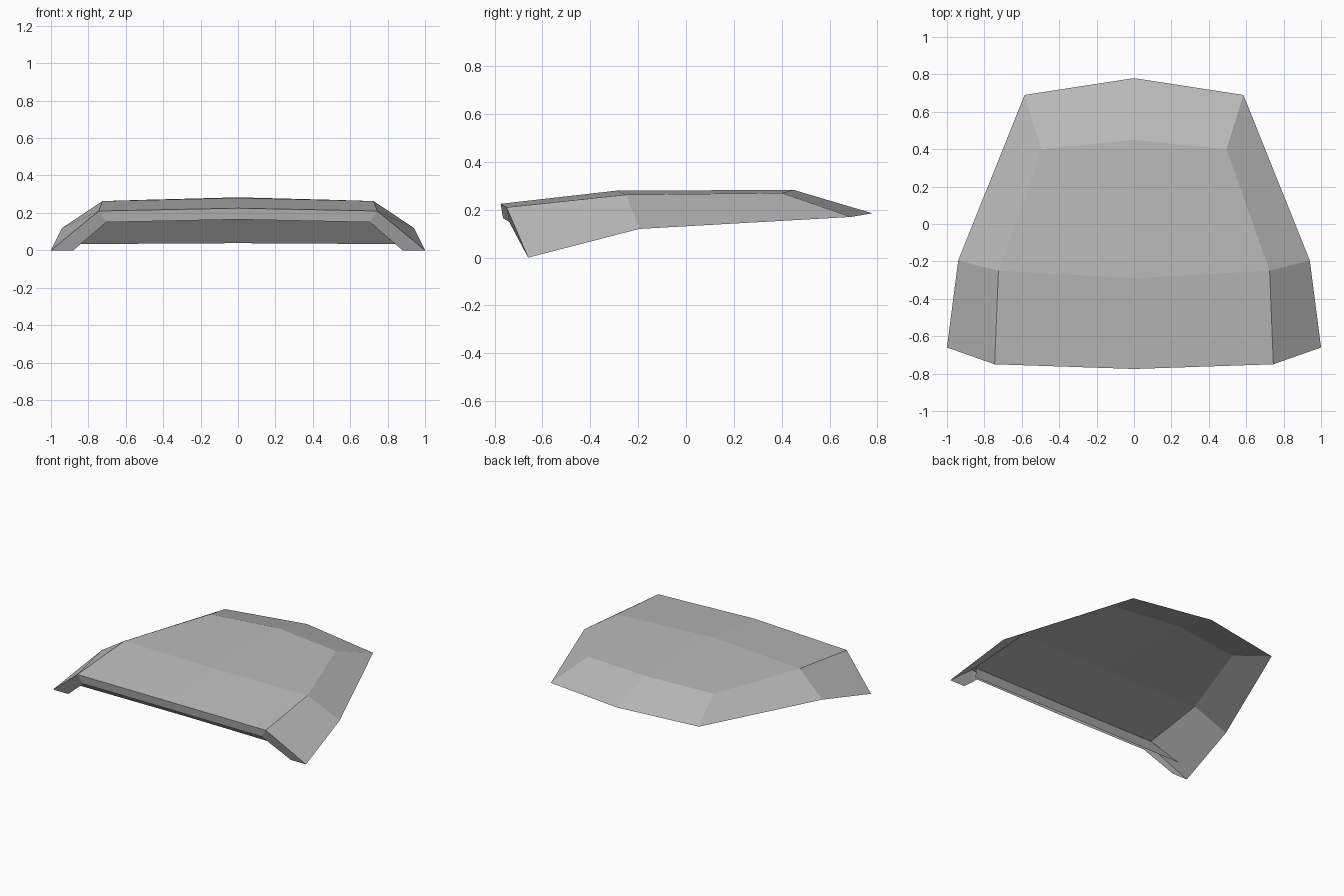
import bpy
import bmesh

if "Cube" in bpy.data.objects:
    bpy.data.objects.remove(bpy.data.objects["Cube"], do_unlink=True)

# One plain grey for the whole panel
grey = bpy.data.materials.new("light_grey")
grey.use_nodes = True
colour = (0.5, 0.5, 0.5, 1)
grey.diffuse_color = colour
grey.node_tree.nodes["Principled BSDF"].inputs["Base Color"].default_value = colour


def sheet(name, rows):
    """Skin a grid of points running from the centre line outwards, then mirror it."""
    bm = bmesh.new()
    grid = [[bm.verts.new(p) for p in row] for row in rows]
    for a, b in zip(grid, grid[1:]):
        for i in range(len(a) - 1):
            bm.faces.new((a[i], a[i + 1], b[i + 1], b[i]))
    mesh = bpy.data.meshes.new(name)
    bm.to_mesh(mesh)
    bm.free()
    mesh.materials.append(grey)
    obj = bpy.data.objects.new(name, mesh)
    bpy.context.collection.objects.link(obj)
    mirror = obj.modifiers.new("mirror", 'MIRROR')
    mirror.use_clip = True
    return obj


# Cross-sections from centre to side
front_edge = [(0, -.775, .225), (.745, -.75, .21), (1, -.66, 0)]
middle = [(0, -.29, .28), (.725, -.25, .263), (.94, -.195, .12)]
rear_crease = [(0, .45, .283), (.495, .40, .27), (.585, .69, .17)]
lip_edge = [(0, -.765, .165), (.705, -.74, .15), (.88, -.66, 0)]

# Main shell: front and middle bays with their folded sides
sheet("hood_shell", [front_edge, middle, rear_crease])

# Sloping rear panel, sharing the shell's rear crease
sheet("hood_rear_slope", [rear_crease[:2], [(0, .78, .185), rear_crease[2]]])

# Folded lip around the front opening
sheet("front_lip", [lip_edge, front_edge])

# Slanted inner panel behind the lip
sheet("inner_front_panel", [[(0, -.57, .038), (.86, -.57, .033)],
                            [(0, -.735, .225), (.74, -.71, .21)]])
